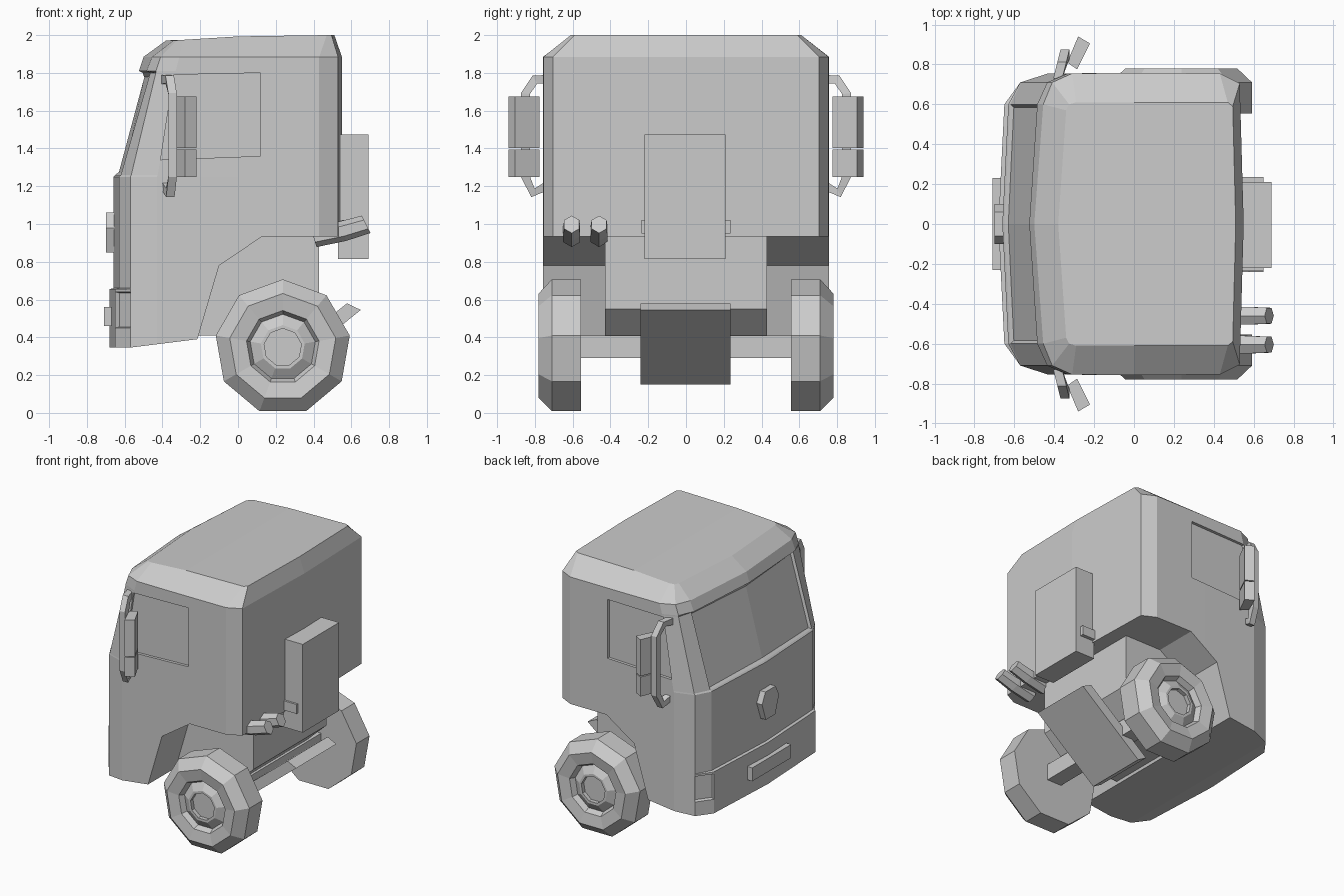
import bpy, bmesh, math
from mathutils import Vector

if "Cube" in bpy.data.objects:
    bpy.data.objects.remove(bpy.data.objects["Cube"])


def finish(name, bm):
    bmesh.ops.recalc_face_normals(bm, faces=bm.faces)
    me = bpy.data.meshes.new(name)
    bm.to_mesh(me)
    bm.free()
    ob = bpy.data.objects.new(name, me)
    bpy.context.collection.objects.link(ob)
    return ob


def loft(name, rings, cap=True):
    """Skin a list of closed vertex rings."""
    bm = bmesh.new()
    vs = [[bm.verts.new(p) for p in r] for r in rings]
    n = len(vs[0])
    for a, b in zip(vs, vs[1:]):
        for i in range(n):
            j = (i + 1) % n
            bm.faces.new((a[i], a[j], b[j], b[i]))
    if cap:
        bm.faces.new(vs[0])
        bm.faces.new(vs[-1])
    return finish(name, bm)


def prism(name, prof, y0, y1):
    """Extrude an (x, z) profile along y."""
    return loft(name, [[(x, y, z) for x, z in prof] for y in (y0, y1)])


def box(name, x0, x1, y0, y1, z0, z1):
    return prism(name, [(x0, z0), (x1, z0), (x1, z1), (x0, z1)], y0, y1)


def cut(ob, cutter):
    m = ob.modifiers.new("cut", 'BOOLEAN')
    m.operation, m.solver, m.object = 'DIFFERENCE', 'EXACT', cutter
    bpy.context.view_layer.objects.active = ob
    bpy.ops.object.modifier_apply(modifier=m.name)
    bpy.data.objects.remove(cutter)


# Cab shell: stacked plan outlines, front corner points then side and rear
def outline(z, x0, x1, x2, x3):
    half = [(x1, .60, z), (x2, .71, z), (x3, .755, z), (0, .757, z),
            (.43, .755, z), (.53, .705, z)]
    return [(x0, 0, z)] + half + [(.55, 0, z)] + [(x, -y, w) for x, y, w in reversed(half)]


rings = [outline(*r) for r in (
    (.30, -.68, -.65, -.57, -.43),
    (.45, -.68, -.65, -.57, -.43),
    (.64, -.68, -.65, -.57, -.43),
    (.655, -.68, -.65, -.57, -.43),
    (.66, -.66, -.63, -.57, -.43),
    (1.25, -.66, -.63, -.57, -.43),
    (1.26, -.65, -.62, -.565, -.425),
    (1.80, -.505, -.465, -.435, -.33),
    (1.81, -.525, -.485, -.435, -.33),
    (1.885, -.50, -.455, -.41, -.31))]
half = [(-.34, .57, 1.972), (-.325, .60, 1.972), (-.29, .61, 1.975), (0, .61, 1.993),
        (.47, .61, 2), (.495, .59, 2)]
rings.append([(-.38, 0, 1.972)] + half + [(.51, 0, 2)] + [(x, -y, z) for x, y, z in reversed(half)])

bm = bmesh.new()
V = [[bm.verts.new(p) for p in r] for r in rings]
n = len(V[0])
grid = {}
for k in range(len(V) - 1):
    for i in range(n):
        j = (i + 1) % n
        grid[k, i] = bm.faces.new((V[k][i], V[k][j], V[k + 1][j], V[k + 1][i]))
bm.faces.new(V[0])
t = V[-1]
bm.faces.new(t[:5] + t[10:])
bm.faces.new(t[4:11])
bmesh.ops.recalc_face_normals(bm, faces=bm.faces)
# Windscreen and headlight recesses
bmesh.ops.inset_region(bm, faces=[grid[6, 0], grid[6, n - 1]], thickness=.02, depth=-.015)
for i in (1, n - 2):
    bmesh.ops.inset_region(bm, faces=[grid[1, i]], thickness=.008, depth=-.025)
cab = finish("cab", bm)

# Wheel arches, sloping underside and door windows
cut(cab, prism("arch_cutter", [(-.9, .345), (-.575, .345), (-.215, .39), (-.10, .78), (.13, .935),
                               (.9, .935), (.9, .1), (-.9, .1)], -1, 1))
for s in (1, -1):
    cut(cab, prism("window_cutter", [(-.34, 1.79), (.12, 1.80), (.12, 1.36), (-.41, 1.34)],
                   s * .735, s * .9))

# Chassis between the wheels
prism("chassis_block", [(-.22, .41), (.28, .41), (.43, .55), (.43, .94), (-.12, .94)], -.43, .43)
box("axle", .18, .30, -.57, .57, .29, .41)
prism("rear_coupling_plate", [(.65, .545), (.577, .58), (.09, .19), (.16, .15)], -.24, .235)
box("rear_locker", .53, .69, -.22, .21, .815, 1.475)
box("locker_mount", .53, .65, -.235, .235, .95, 1.02)

# Front plate and plain shield
bm_x = -.71
box("bumper_plate", bm_x, -.64, -.23, .23, .46, .56)
shield = [(.06, 1.06), (.10, .98), (.055, .85), (-.055, .85), (-.10, .98), (-.06, 1.06)]
loft("front_shield", [[(x, y, z) for y, z in shield] for x in (-.70, -.64)])


# Nine-sided wheels with stepped hubs
def wheel_ring(r, y):
    return [(.237 + r * math.sin(a), y, .347 + r * math.cos(a))
            for a in (i * math.tau / 9 for i in range(9))]


for side, s in (("left", 1), ("right", -1)):
    loft(side + "_wheel", [wheel_ring(r, s * y) for r, y in (
        (.36, .555), (.36, .71), (.285, .78), (.195, .765), (.175, .725),
        (.118, .76), (.10, .76), (.10, .73))])

# Twin hexagonal exhaust tips with slanted ends
for k, y in enumerate((-.605, -.46)):
    def hexa(cx, cz, r, lean):
        out = []
        for i in range(6):
            a = i * math.tau / 6
            dz = r * math.cos(a)
            out.append((cx - lean * dz, y + r * math.sin(a), cz + dz))
        return out
    loft(f"exhaust_{k + 1}", [hexa(.40, .93, .052, .3), hexa(.555, .962, .052, .3),
                              hexa(.678, .998, .046, .5)])


# Mirrors: bent bracket with two angled housings per side
foot = [(-.28, .94), (-.22, .905), (-.285, .775), (-.335, .81)]
path = [(.73, 1.765), (.80, 1.765), (.85, 1.69), (.85, 1.25), (.81, 1.165), (.73, 1.205)]
for side, s in (("left", 1), ("right", -1)):
    for part, z0, z1 in (("lower", 1.25, 1.395), ("upper", 1.402, 1.675)):
        loft(f"{side}_mirror_{part}", [[(x, s * y, z) for x, y in foot] for z in (z0, z1)])
    rings = []
    for i, (y, z) in enumerate(path):
        a, b = path[max(i - 1, 0)], path[min(i + 1, len(path) - 1)]
        d = Vector((b[0] - a[0], b[1] - a[1])).normalized() * .024
        x = -.385 + (y - .73) * .3
        rings.append([(x + dx, s * (y + q * d.y), z - q * d.x)
                      for dx, q in ((-.02, -1), (.025, -1), (.025, 1), (-.02, 1))])
    loft(side + "_mirror_bracket", rings)
